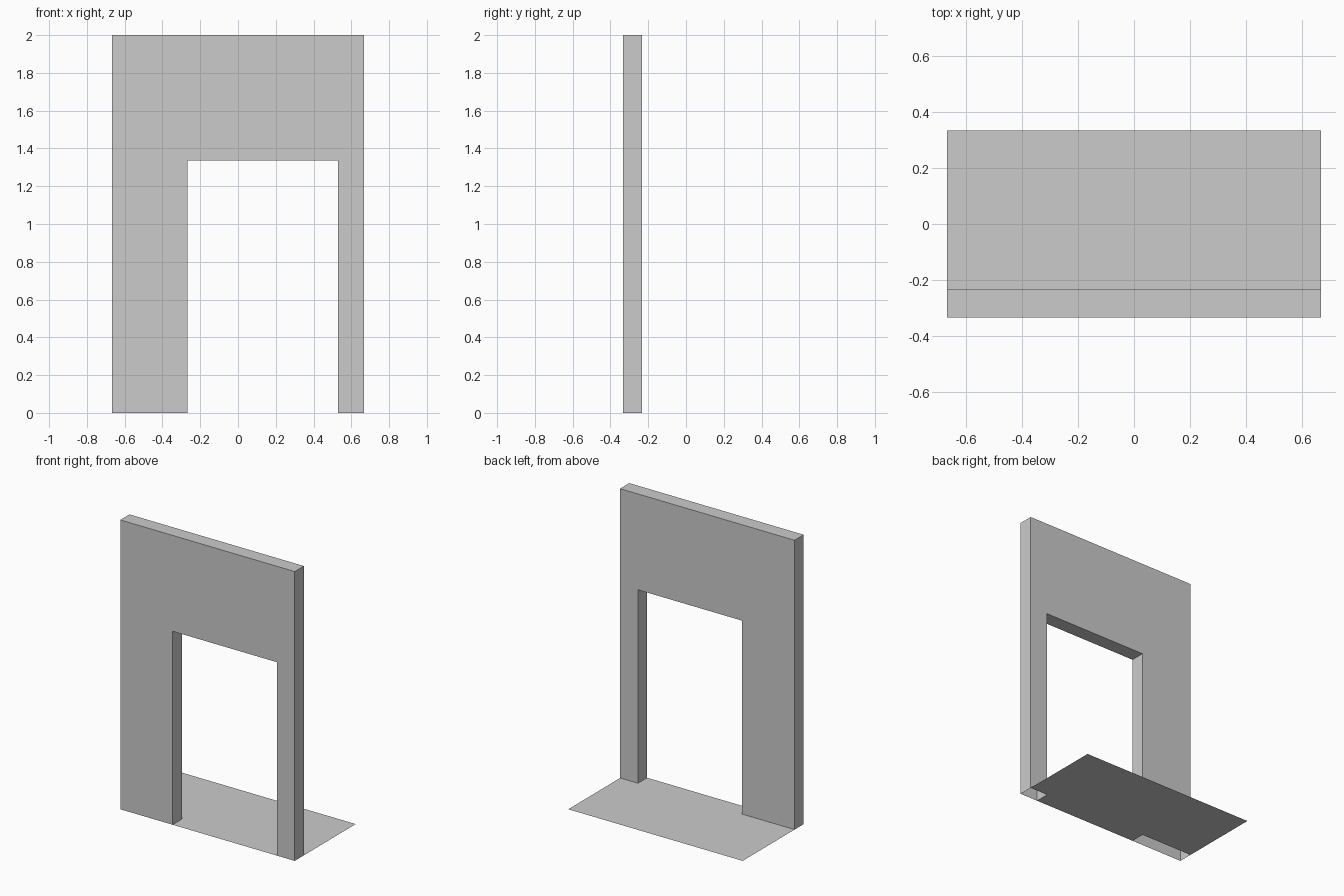
import bpy, bmesh
from mathutils import Vector

if "Cube" in bpy.data.objects:
    bpy.data.objects.remove(bpy.data.objects["Cube"])

W, H = 0.667, 2.0              # half width, height
Y0, Y1, YB = -0.333, -0.233, 0.333   # wall front, wall back, floor back
DL, DR, DH = -0.267, 0.53, 1.337     # doorway left, right, top


def make_object(name, bm):
    mesh = bpy.data.meshes.new(name)
    bm.to_mesh(mesh)
    bm.free()
    obj = bpy.data.objects.new(name, mesh)
    bpy.context.collection.objects.link(obj)
    return obj


def polygon(bm, points):
    return bm.faces.new([bm.verts.new(p) for p in points])


# Wall with doorway: extruded outline, open underneath the legs
bm = bmesh.new()
outline = [(-W, 0), (DL, 0), (DL, DH), (DR, DH), (DR, 0), (W, 0), (W, H), (-W, H)]
front = polygon(bm, [(x, Y0, z) for x, z in outline])
ext = bmesh.ops.extrude_face_region(bm, geom=[front], use_keep_orig=True)
moved = [g for g in ext["geom"] if isinstance(g, bmesh.types.BMVert)]
bmesh.ops.translate(bm, vec=Vector((0, Y1 - Y0, 0)), verts=moved)
bmesh.ops.recalc_face_normals(bm, faces=bm.faces[:])
undersides = [f for f in bm.faces if all(abs(v.co.z) < 1e-5 for v in f.verts)]
bmesh.ops.delete(bm, geom=undersides, context="FACES")
make_object("doorway_wall", bm)

# Floor: thin sheet behind the wall and through the doorway
bm = bmesh.new()
floor = [(-W, Y1), (DL, Y1), (DL, Y0), (DR, Y0), (DR, Y1), (W, Y1), (W, YB), (-W, YB)]
polygon(bm, [(x, y, 0) for x, y in floor])
make_object("floor", bm)
